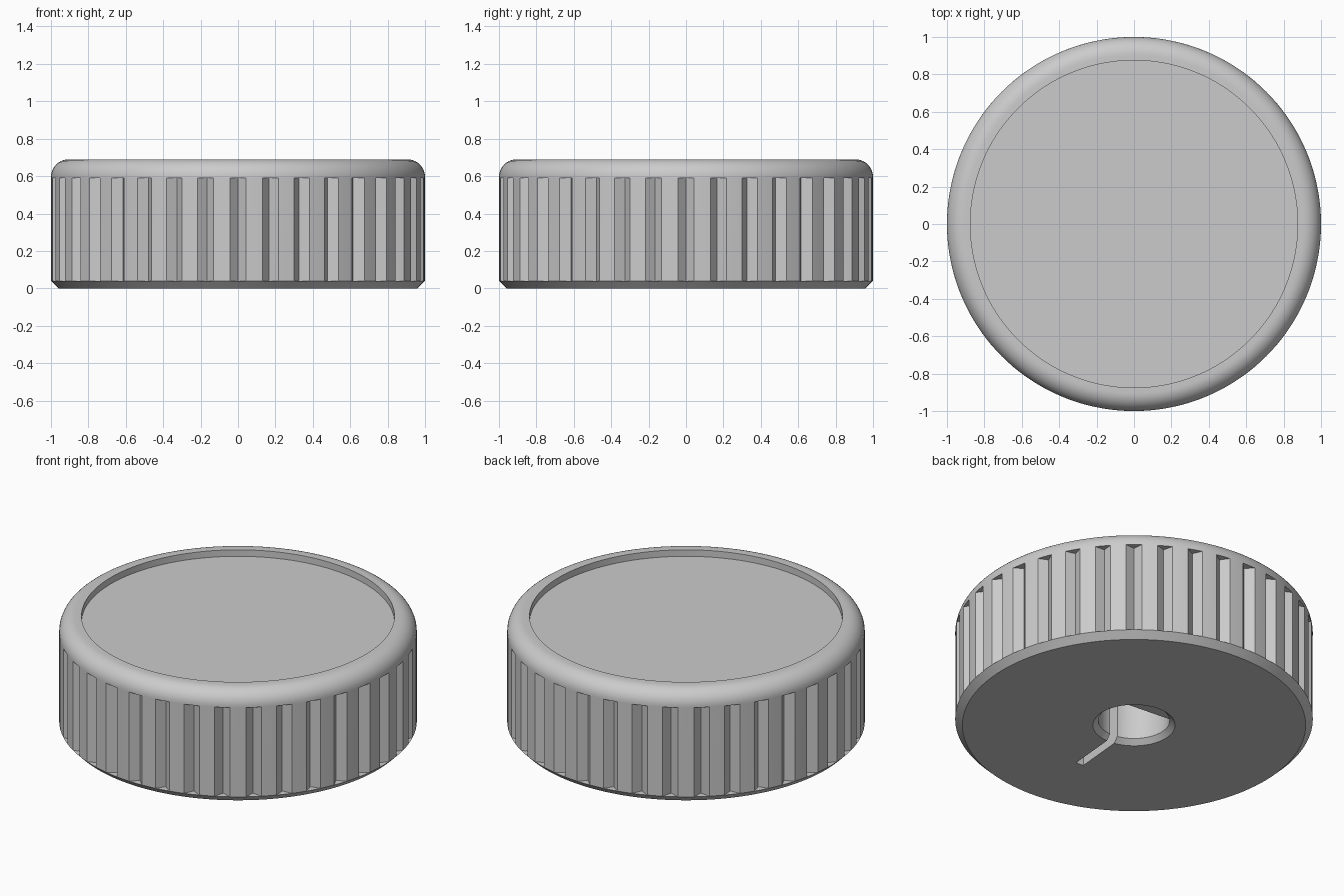
import bpy, bmesh, math

cube = bpy.data.objects.get("Cube")
if cube:
    bpy.data.objects.remove(cube, do_unlink=True)

GROOVES = 36
STEPS = GROOVES * 4
TURN = math.radians(-5)          # bore and slot sit half a groove pitch round

grey = bpy.data.materials.new("grey_plastic")
grey.use_nodes = True
colour = (0.6, 0.6, 0.6, 1)
grey.diffuse_color = colour
grey.node_tree.nodes["Principled BSDF"].inputs["Base Color"].default_value = colour


def make_object(name, bm):
    bmesh.ops.recalc_face_normals(bm, faces=bm.faces)
    mesh = bpy.data.meshes.new(name)
    bm.to_mesh(mesh)
    bm.free()
    mesh.materials.append(grey)
    obj = bpy.data.objects.new(name, mesh)
    bpy.context.collection.objects.link(obj)
    return obj


def loft(name, rings):
    """Skin a stack of point rings and cap both ends."""
    bm = bmesh.new()
    loops = [[bm.verts.new(p) for p in ring] for ring in rings]
    for low, high in zip(loops, loops[1:]):
        for i in range(len(low)):
            j = (i + 1) % len(low)
            bm.faces.new((low[i], low[j], high[j], high[i]))
    bm.faces.new(loops[0])
    bm.faces.new(loops[-1])
    bmesh.ops.remove_doubles(bm, verts=bm.verts, dist=1e-5)
    return make_object(name, bm)


def ring(radius, z, steps=STEPS, groove=0.0):
    """Circle of points, every fourth one pulled in to form a groove."""
    points = []
    for k in range(steps):
        a = math.tau * k / steps
        r = radius - (groove if k % 4 == 0 else 0)
        points.append((r * math.cos(a), r * math.sin(a), z))
    return points


# Knob body: chamfered foot, grooved grip, rounded shoulder, recessed top
fillet = 0.095
shoulder = [ring(1 - fillet + fillet * math.cos(a), 0.595 + fillet * math.sin(a))
            for a in (math.pi / 2 * i / 10 for i in range(11))]
knob = loft("knob_body", [
    ring(0.96, 0), ring(1, 0.04),
    ring(1, 0.04, groove=0.045), ring(1, 0.59, groove=0.045), ring(1, 0.59),
    *shoulder, ring(0.875, 0.69), ring(0.875, 0.65)])

# Bore cutters: countersink, D-shaped shaft hole and radial slot
countersink = loft("countersink_cutter",
                   [ring(0.26, -0.03, 64), ring(0.2, 0.03, 64)])

half = math.acos(0.127 / 0.2)
d_angles = [math.pi / 2 + half + (math.tau - 2 * half) * i / 48 for i in range(49)]
shaft_hole = loft("shaft_hole_cutter", [
    [(0.2 * math.cos(a + TURN), 0.2 * math.sin(a + TURN), z) for a in d_angles]
    for z in (-0.05, 0.5)])

c, s = math.cos(TURN), math.sin(TURN)
corners = [(-0.025, -0.1), (-0.025, -0.53), (0.025, -0.53), (0.025, -0.1)]
slot = loft("slot_cutter", [[(x * c - y * s, x * s + y * c, z) for x, y in corners]
                            for z in (-0.06, 0.5)])

bpy.context.view_layer.objects.active = knob
for cutter in (countersink, shaft_hole, slot):
    cutter.hide_render = True
    mod = knob.modifiers.new("cut", "BOOLEAN")
    mod.operation = "DIFFERENCE"
    mod.solver = "EXACT"
    mod.object = cutter
    bpy.ops.object.modifier_apply(modifier=mod.name)
    bpy.data.objects.remove(cutter, do_unlink=True)

# Smooth the curves and keep the groove and rim edges crisp
for obj in bpy.context.selected_objects:
    obj.select_set(False)
knob.select_set(True)
bpy.ops.object.shade_smooth_by_angle(angle=math.radians(25))
